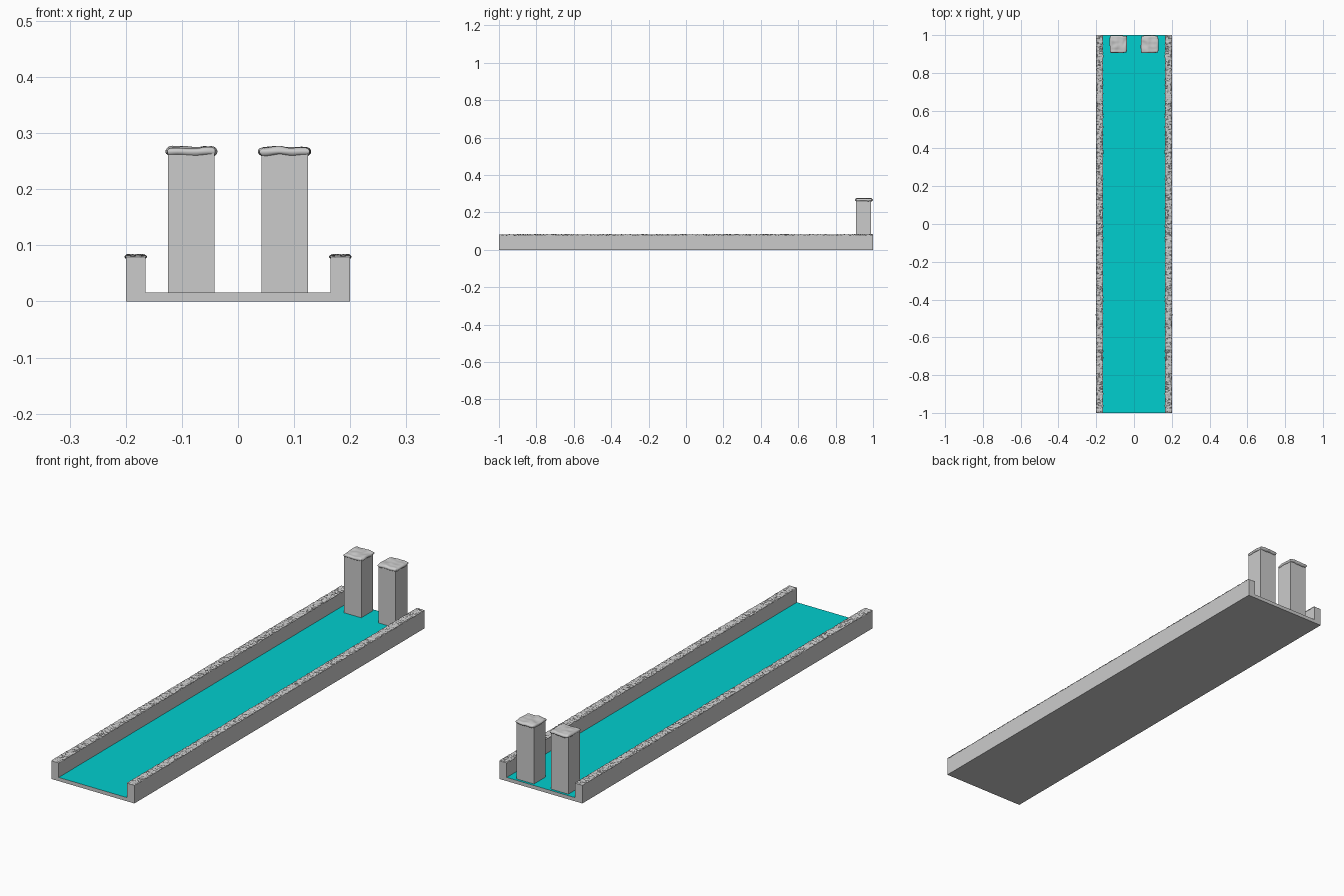
import bpy, bmesh, math
from mathutils import Vector, noise

if "Cube" in bpy.data.objects:
    bpy.data.objects.remove(bpy.data.objects["Cube"])


def add_object(name, bm):
    bmesh.ops.recalc_face_normals(bm, faces=bm.faces)
    mesh = bpy.data.meshes.new(name)
    bm.to_mesh(mesh)
    bm.free()
    obj = bpy.data.objects.new(name, mesh)
    bpy.context.collection.objects.link(obj)
    return obj


def pillow(name, lo, hi, zmid, half, nu, nv, radius, freq, bump, wobble, corner, seed):
    """Lumpy rounded slab: two shells welded at the rim, disturbed by noise."""
    bm = bmesh.new()
    off = Vector((seed * 7.3, seed * 3.1, seed * 1.7))
    sx, sy = (hi[0] - lo[0]) / 2, (hi[1] - lo[1]) / 2
    cx, cy = (hi[0] + lo[0]) / 2, (hi[1] + lo[1]) / 2

    def shell(side):
        rows = []
        for j in range(nv + 1):
            row = []
            for i in range(nu + 1):
                u = math.sin(math.pi * (i / nu - 0.5))
                v = 2 * j / nv - 1
                if corner:
                    v = math.sin(math.pi * v / 2)
                d = min((1 - abs(u)) * sx, (1 - abs(v)) * sy) / radius
                h = math.sqrt(max(0, 1 - (1 - min(d, 1)) ** 2))
                x = sx * u * math.sqrt(1 - corner * v * v)
                y = sy * v * math.sqrt(1 - corner * u * u)
                p = Vector((cx + x, cy + y, zmid)) * freq + off
                w = noise.noise_vector(p) * wobble
                z = side * half * h + bump * noise.noise(p * 1.3) * h
                row.append(bm.verts.new((cx + x + w.x, max(-1, min(1, cy + y + w.y)), zmid + z)))
            rows.append(row)
        for j in range(nv):
            for i in range(nu):
                bm.faces.new((rows[j][i], rows[j][i + 1], rows[j + 1][i + 1], rows[j + 1][i]))

    shell(1)
    shell(-1)
    bmesh.ops.remove_doubles(bm, verts=bm.verts, dist=1e-6)
    return add_object(name, bm)


# U-shaped channel, with a coloured floor face
profile = [(-0.2, 0), (0.2, 0), (0.2, 0.079), (0.165, 0.079),
           (0.165, 0.016), (-0.165, 0.016), (-0.165, 0.079), (-0.2, 0.079)]
bm = bmesh.new()
section = bm.faces.new([bm.verts.new((x, -1, z)) for x, z in profile])
ext = bmesh.ops.extrude_face_region(bm, geom=[section], use_keep_orig=True)
bmesh.ops.translate(bm, vec=(0, 2, 0), verts=[g for g in ext["geom"] if isinstance(g, bmesh.types.BMVert)])
for f in bm.faces:
    c = f.calc_center_median()
    if abs(c.z - 0.016) < 1e-4 and abs(c.x) < 1e-4 and abs(c.y) < 0.5:
        f.material_index = 1
channel = add_object("channel", bm)
stone = bpy.data.materials.new("stone")
stone.diffuse_color = (0.8, 0.8, 0.8, 1)
stone.use_nodes = True
stone.node_tree.nodes["Principled BSDF"].inputs["Base Color"].default_value = stone.diffuse_color
water = bpy.data.materials.new("water")
water.diffuse_color = (0.0, 0.62, 0.62, 1)
water.use_nodes = True
water.node_tree.nodes["Principled BSDF"].inputs["Base Color"].default_value = water.diffuse_color
channel.data.materials.append(stone)
channel.data.materials.append(water)

# Rough crust along both wall tops
crust = pillow("wall_crust", (-0.201, -1), (-0.1635, 1), 0.0795, 0.002,
               10, 500, 0.005, 110, 0.004, 0.002, 0, 1)
mirror = crust.modifiers.new("mirror", 'MIRROR')
mirror.use_axis[0] = True

# Two square pillars, each with a soft lumpy cap
for side, label in ((-1, "left"), (1, "right")):
    x = side * 0.083
    bm = bmesh.new()
    bmesh.ops.create_cube(bm, size=1)
    bmesh.ops.scale(bm, vec=(0.083, 0.08, 0.249), verts=bm.verts)
    bmesh.ops.translate(bm, vec=(x, 0.949, 0.1405), verts=bm.verts)
    add_object(label + "_pillar", bm)
    cap = pillow(label + "_cap", (x - 0.046, 0.905), (x + 0.046, 0.997), 0.267, 0.0078,
                 28, 28, 0.011, 32, 0.004, 0.004, 0.13, 4 + side)
    for poly in cap.data.polygons:
        poly.use_smooth = True
